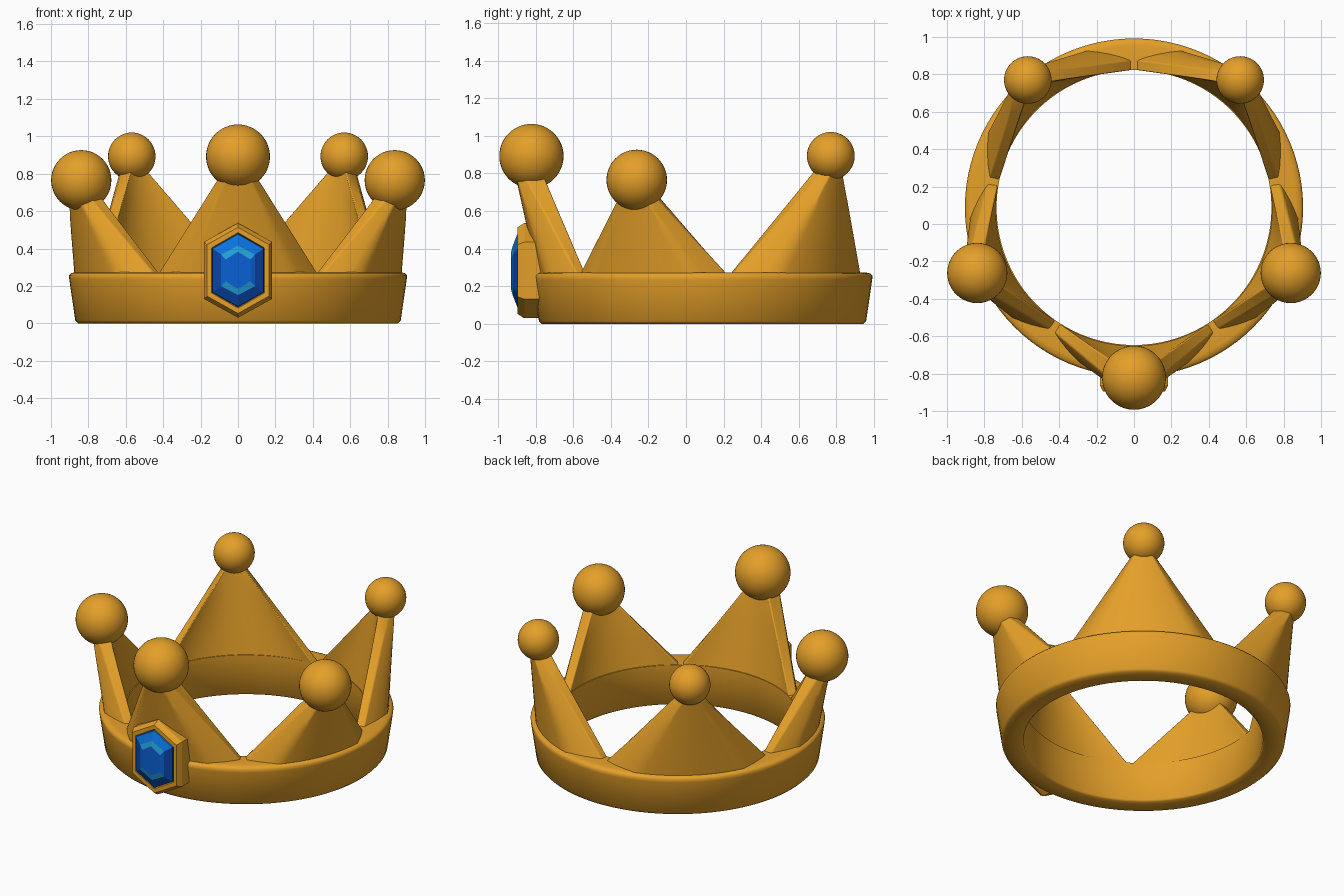
import bpy, bmesh, math
from mathutils import Vector

if "Cube" in bpy.data.objects:
    bpy.data.objects.remove(bpy.data.objects["Cube"])

CY = 0.088  # the ring centre sits a little behind the origin


def material(name, rgb):
    m = bpy.data.materials.new(name)
    m.diffuse_color = (*rgb, 1)
    m.use_nodes = True
    m.node_tree.nodes["Principled BSDF"].inputs["Base Color"].default_value = m.diffuse_color
    return m


gold = material("gold", (0.78, 0.35, 0.022))
blue = material("gem_blue", (0.003, 0.12, 0.66))
deep = material("gem_deep_blue", (0.003, 0.06, 0.40))
cyan = material("gem_cyan", (0.015, 0.36, 0.70))
bright = material("gem_bright_blue", (0.003, 0.17, 0.74))


def make(name, verts, faces, mats, smooth=None, bevel=0):
    me = bpy.data.meshes.new(name)
    me.from_pydata(verts, [], faces)
    bm = bmesh.new()
    bm.from_mesh(me)
    bmesh.ops.recalc_face_normals(bm, faces=bm.faces)
    bm.to_mesh(me)
    bm.free()
    ob = bpy.data.objects.new(name, me)
    bpy.context.collection.objects.link(ob)
    for m in mats:
        me.materials.append(m)
    if bevel:
        b = ob.modifiers.new("soft_edges", 'BEVEL')
        b.width, b.segments, b.limit_method = bevel, 3, 'ANGLE'
        b.angle_limit = math.radians(40)
    if smooth:
        bpy.ops.object.select_all(action='DESELECT')
        bpy.context.view_layer.objects.active = ob
        ob.select_set(True)
        bpy.ops.object.shade_smooth_by_angle(angle=math.radians(smooth))
    return ob


def polar(r, a, z):
    return Vector((r * math.cos(a), CY + r * math.sin(a), z))


def loft(rings, closed):
    """Quads between equal-length vertex rings; optionally join last to first."""
    n, k = len(rings[0]), len(rings)
    faces = []
    for i in range(k if closed else k - 1):
        for j in range(n):
            a, b = i * n, (i + 1) % k * n
            faces.append((a + j, a + (j + 1) % n, b + (j + 1) % n, b + j))
    return [v for r in rings for v in r], faces


# Base band: lathed cross-section, flaring outward to the top
section = [(0.735, 0.01), (0.745, 0), (0.855, 0), (0.87, 0.015), (0.902, 0.235),
           (0.904, 0.255), (0.893, 0.268), (0.865, 0.274), (0.735, 0.27)]
SEG = 96
rings = [[polar(r, 2 * math.pi * i / SEG, z) for i in range(SEG)] for r, z in section]
make("band", *loft(rings, True), [gold], smooth=50)


# Points: straight-ruled from a band arc to a small tip, with chamfered flanks
def spike(name, start, centre, end, top, tip_half, r_in, r_out):
    s, c, e = map(math.radians, (start, centre, end))
    cols, rows, z0 = 20, 8, 0.25

    def outline(lo, hi, ri, ro, inset, z):
        us = [-1 + 2 * j / cols for j in range(cols + 1)]
        ang = [lo + (hi - lo) * (u + 1) / 2 for u in us]
        outer = [polar(ro - inset * max(0, abs(u) - 0.6) / 0.4, a, z)
                 for u, a in zip(us, ang)]
        return outer + [polar(ri, a, z) for a in reversed(ang)]

    h = tip_half / r_out * (1 if e > s else -1)
    base = outline(s, e, 0.737, 0.875, 0.085, z0)
    tip = outline(c - h, c + h, r_in, r_out, 0.045, top)
    rings = [[p.lerp(q, k / rows) for p, q in zip(base, tip)] for k in range(rows + 1)]
    verts, faces = loft(rings, False)
    n = len(base)
    faces += [tuple(range(n)), tuple(range(rows * n, rows * n + n))]
    make(name, verts, faces, [gold], smooth=40, bevel=0.01)


def ball(name, loc, r):
    bpy.ops.mesh.primitive_uv_sphere_add(segments=40, ring_count=24, radius=r, location=loc)
    ob = bpy.context.object
    ob.name = name
    ob.data.materials.append(gold)
    bpy.ops.object.shade_smooth()


spike("front_point", -123.5, -90, -56.5, 0.79, 0.10, 0.85, 0.995)
ball("front_ball", (0, -0.822, 0.892), 0.171)
for side, sx in (("right", 1), ("left", -1)):
    def m(a):
        return a if sx > 0 else 180 - a
    spike(side + "_side_point", m(-56.5), m(-22.5), m(10.5), 0.67, 0.115, 0.835, 0.955)
    ball(side + "_side_ball", (sx * 0.838, -0.262, 0.765), 0.161)
    spike(side + "_back_point", m(10.5), m(50), m(90), 0.81, 0.07, 0.825, 0.935)
    ball(side + "_back_ball", (sx * 0.568, 0.77, 0.893), 0.127)


# Hexagonal gem setting on the front
def hexagon(w, top, shoulder, y, zc=0.283):
    return [Vector(p) for p in ((0, y, zc + top), (w, y, zc + shoulder),
                                (w, y, zc - shoulder), (0, y, zc - top),
                                (-w, y, zc - shoulder), (-w, y, zc + shoulder))]


frame = [hexagon(0.18, 0.25, 0.15, -0.74), hexagon(0.183, 0.253, 0.152, -0.86),
         hexagon(0.165, 0.23, 0.138, -0.896), hexagon(0.142, 0.202, 0.12, -0.896),
         hexagon(0.134, 0.192, 0.115, -0.87), hexagon(0.134, 0.192, 0.115, -0.74)]
make("gem_setting", *loft(frame, True), [gold], smooth=25)

# Faceted gem: girdle, crown ring and flat table
gem_rings = [hexagon(0.139, 0.198, 0.119, -0.87), hexagon(0.136, 0.194, 0.116, -0.897),
             hexagon(0.09, 0.132, 0.085, -0.921), hexagon(0.066, 0.1, 0.058, -0.93)]
verts, faces = loft(gem_rings, False)
faces.append(tuple(range(18, 24)))
gem = make("gem", verts, faces, [blue, deep, cyan, bright])
for p in gem.data.polygons:
    dz = p.center.z - 0.283
    if len(p.vertices) == 4:
        if p.index >= 12:
            p.material_index = 2 if abs(dz) > 0.03 else 0   # slanted inner facets
        else:
            p.material_index = 3 if dz > 0.03 else 1        # bright upper crown
